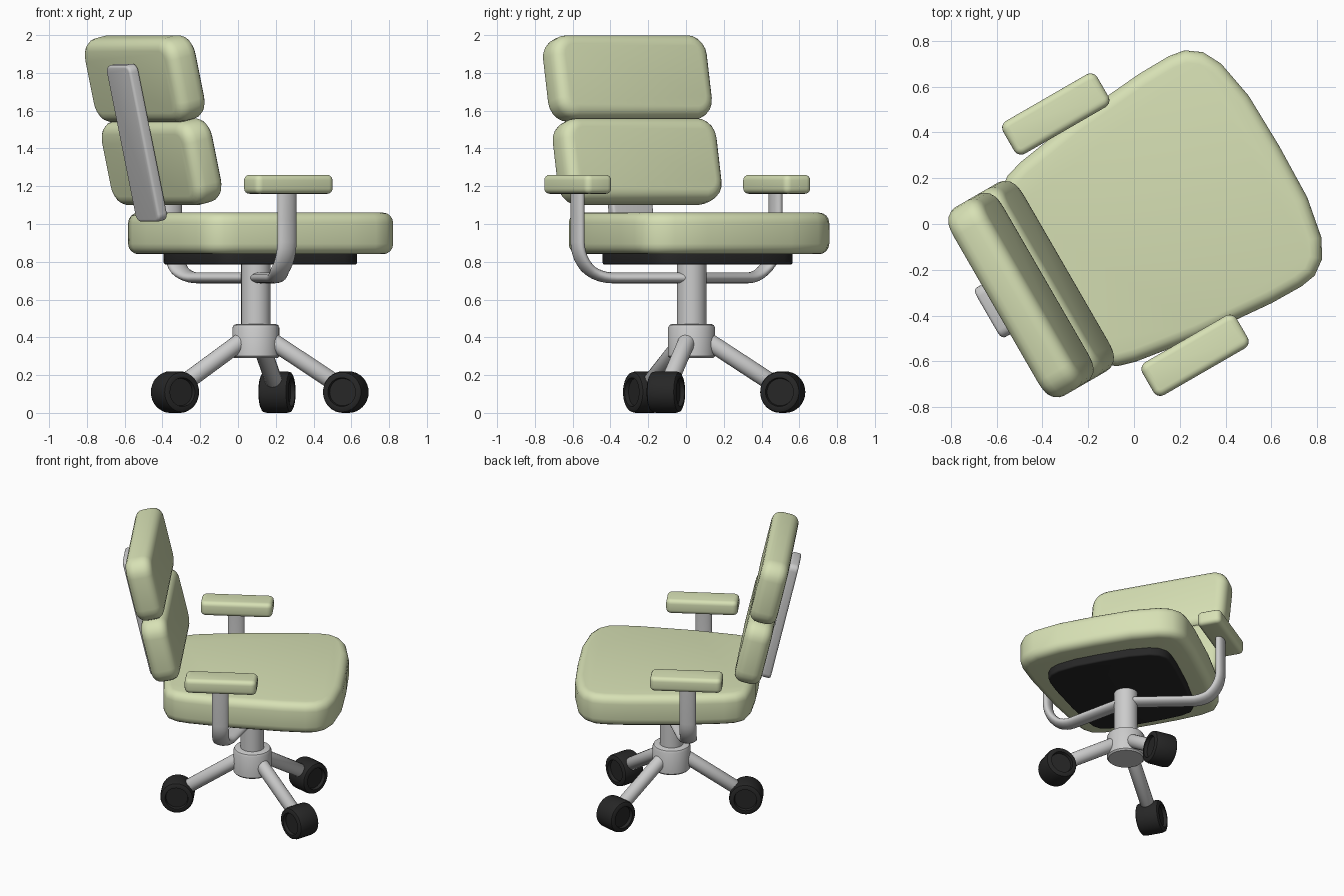
import bpy, bmesh
from math import sin, cos, pi, radians
from mathutils import Matrix, Vector

if "Cube" in bpy.data.objects:
    bpy.data.objects.remove(bpy.data.objects["Cube"])

# Chair frame: +X is forward, +Y is the sitter's left, origin on the column
ROOT = Matrix.Translation((0.095, 0.03, 0)) @ Matrix.Rotation(radians(30), 4, 'Z')


def material(name, rgb):
    m = bpy.data.materials.new(name)
    m.diffuse_color = (*rgb, 1)
    m.use_nodes = True
    m.node_tree.nodes["Principled BSDF"].inputs["Base Color"].default_value = m.diffuse_color
    return m


GREEN = material("green_fabric", (0.68, 0.75, 0.46))
BLACK = material("black_plastic", (0.02, 0.02, 0.02))


def loft(name, rings, mat=None, frame=Matrix()):
    """Skin a list of equal-length closed rings and cap both ends."""
    bm = bmesh.new()
    vs = [[bm.verts.new(p) for p in ring] for ring in rings]
    n = len(vs[0])
    for a, b in zip(vs, vs[1:]):
        for i in range(n):
            j = (i + 1) % n
            bm.faces.new((a[i], a[j], b[j], b[i]))
    bm.faces.new(vs[0][::-1])
    bm.faces.new(vs[-1])
    bmesh.ops.recalc_face_normals(bm, faces=bm.faces)
    bm.transform(ROOT @ frame)
    me = bpy.data.meshes.new(name)
    bm.to_mesh(me)
    bm.free()
    me.polygons.foreach_set("use_smooth", [True] * len(me.polygons))
    me.set_sharp_from_angle(angle=radians(40))
    ob = bpy.data.objects.new(name, me)
    bpy.context.collection.objects.link(ob)
    if mat:
        me.materials.append(mat)
    return ob


def lathe(name, profile, mat=None, frame=Matrix(), n=32):
    loft(name, [[(r * cos(2 * pi * i / n), r * sin(2 * pi * i / n), z) for i in range(n)]
                for r, z in profile], mat, frame)


def slab(name, outline, z0, z1, edge, mat=None, frame=Matrix(), steps=4):
    """Extruded counter-clockwise outline with rounded rims."""
    pts = [Vector(p) for p in outline]
    n = len(pts)
    normals = []
    for i in range(n):
        t = (pts[i] - pts[i - 1]).normalized() + (pts[(i + 1) % n] - pts[i]).normalized()
        normals.append(Vector((t.y, -t.x)).normalized())
    half = [(edge * (1 - sin(a)), edge * (1 - cos(a)))
            for a in (pi / 2 * k / steps for k in range(steps + 1))]
    levels = [(d, z0 + h) for d, h in half] + [(d, z1 - h) for d, h in reversed(half)]
    loft(name, [[(*(p - q * d), z) for p, q in zip(pts, normals)] for d, z in levels], mat, frame)


def round_rect(w, h, r, steps=5):
    out = []
    for k, (sx, sy) in enumerate(((1, 1), (-1, 1), (-1, -1), (1, -1))):
        for i in range(steps + 1):
            a = pi / 2 * (k + i / steps)
            out.append((sx * (w / 2 - r) + r * cos(a), sy * (h / 2 - r) + r * sin(a)))
    return out


# Seat cushion and the under-plate that repeats its outline
half = [(0.622, 0), (0.616, 0.256), (0.582, 0.438), (0.538, 0.521), (0.473, 0.568),
        (0.40, 0.58), (0.25, 0.578), (-0.10, 0.548), (-0.39, 0.503), (-0.47, 0.48),
        (-0.53, 0.435), (-0.56, 0.34), (-0.572, 0.17), (-0.575, 0)]
seat = half + [(u, -v) for u, v in half[-2:0:-1]]
slab("seat", seat, 0.84, 1.06, 0.055, GREEN)
slab("seat_plate", [(0.024 + 0.73 * (u - 0.024), 0.73 * v) for u, v in seat],
     0.785, 0.86, 0.012, BLACK)

# Reclined backrest: two cushions on a spine
TILT = radians(13)


def back_frame(u, z):
    s, c = sin(TILT), cos(TILT)
    return Matrix(((0, -s, c, u), (1, 0, 0, 0), (0, c, s, z), (0, 0, 0, 1)))


for name, u, z in (("lower_back_cushion", -0.577, 1.33), ("upper_back_cushion", -0.68, 1.77)):
    slab(name, round_rect(0.95, 0.455, 0.11), -0.09, 0.09, 0.06, GREEN, back_frame(u, z))
slab("back_spine", round_rect(0.25, 0.85, 0.04), -0.03, 0.03, 0.015, None,
     back_frame(-0.728, 1.43))

# Column and hub
lathe("column", [(0.078, 0.40), (0.078, 0.80)])
lathe("hub", [(0.115, 0.29), (0.125, 0.30), (0.125, 0.45), (0.118, 0.465), (0.105, 0.47)])

# Legs and casters: one to the rear, two forward
side = [(0.072, 0.058), (0.076, 0.08), (0.092, 0.08), (0.105, 0.073), (0.11, 0.055)]
wheel = [(r, -z) for r, z in side] + side[::-1]
for label, deg in (("rear", 180), ("left", 47), ("right", -46)):
    turn = Matrix.Rotation(radians(deg), 4, 'Z')
    a, b = Vector((0.05, 0, 0.405)), Vector((0.43, 0, 0.163))
    aim = (b - a).to_track_quat('Z', 'Y').to_matrix().to_4x4()
    lathe(label + "_leg", [(0.046, 0), (0.046, (b - a).length - 0.02), (0.03, (b - a).length)],
          None, turn @ Matrix.Translation(a) @ aim, 20)
    lathe(label + "_caster", wheel, BLACK,
          turn @ Matrix.Translation((0.495, 0, 0.11)) @ Matrix.Rotation(pi / 2, 4, 'X'))

# Armrests: a flattened bar bending up from the column to a pad
for label, s in (("left", 1), ("right", -1)):
    R = 0.19
    path = [(0.03, 0.715), (0.20, 0.715)]
    path += [(0.605 - R + R * sin(a), 0.715 + R - R * cos(a))
             for a in (pi / 2 * k / 10 for k in range(11))]
    path += [(0.605, 1.19)]
    rings = []
    for i, (v, z) in enumerate(path):
        p, q = path[max(i - 1, 0)], path[min(i + 1, len(path) - 1)]
        t = Vector((q[0] - p[0], q[1] - p[1])).normalized()
        u = -0.16 * min(1, (v - 0.03) / 0.5)
        rings.append([(u + 0.056 * cos(g), s * (v - t.y * 0.029 * sin(g)), z + t.x * 0.029 * sin(g))
                      for g in (2 * pi * k / 20 for k in range(20))])
    loft(label + "_arm_bar", rings)
    slab(label + "_arm_pad", round_rect(0.475, 0.165, 0.035), 1.16, 1.26, 0.028, GREEN,
         Matrix.Translation((-0.153, s * 0.608, 0)))
